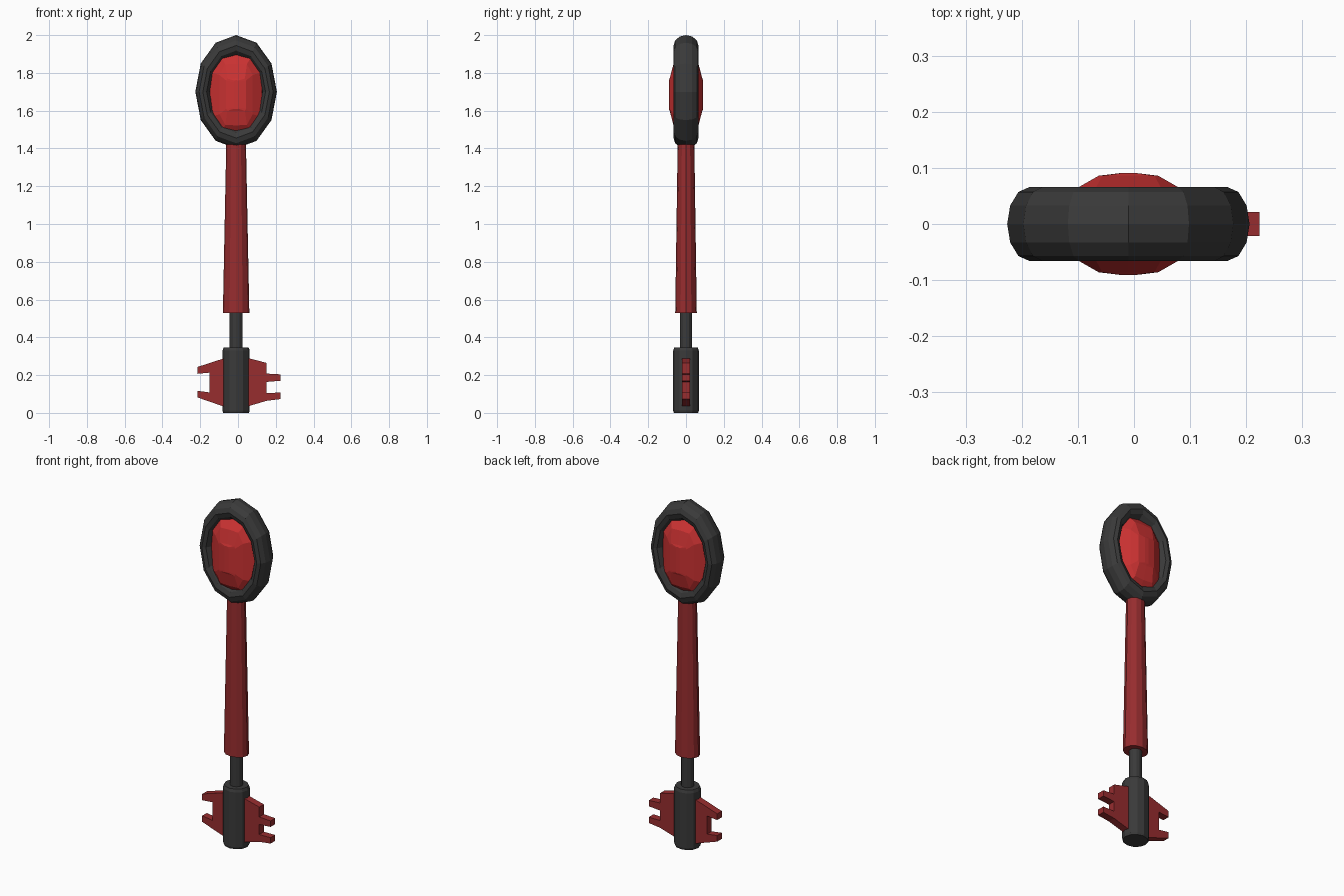
import bpy, bmesh, math

if "Cube" in bpy.data.objects:
    bpy.data.objects.remove(bpy.data.objects["Cube"])

CX = -0.01  # axis of the key


def material(name, rgb):
    m = bpy.data.materials.new(name)
    m.diffuse_color = (*rgb, 1)
    m.use_nodes = True
    m.node_tree.nodes["Principled BSDF"].inputs["Base Color"].default_value = m.diffuse_color
    return m


DARK = material("dark grey", (0.042, 0.042, 0.042))
RED = material("deep red", (0.31, 0.026, 0.028))
GEM = material("bright red", (0.60, 0.032, 0.032))


def finish(name, bm, mat):
    bmesh.ops.recalc_face_normals(bm, faces=bm.faces)
    me = bpy.data.meshes.new(name)
    bm.to_mesh(me)
    bm.free()
    me.materials.append(mat)
    ob = bpy.data.objects.new(name, me)
    bpy.context.collection.objects.link(ob)
    return ob


def loft(name, loops, mat):
    """Skin a stack of equal-length point loops and cap the ends."""
    bm = bmesh.new()
    rows = [[bm.verts.new(p) for p in loop] for loop in loops]
    n = len(rows[0])
    for a, b in zip(rows, rows[1:]):
        for i in range(n):
            j = (i + 1) % n
            bm.faces.new((a[i], a[j], b[j], b[i]))
    bm.faces.new(rows[0])
    bm.faces.new(rows[-1])
    return finish(name, bm, mat)


def post(name, sections, mat, n=12):
    """Upright faceted post from (z, x radius, y radius) sections."""
    turn = [2 * math.pi * i / n for i in range(n)]
    return loft(name, [[(CX + rx * math.cos(t), ry * math.sin(t), z) for t in turn]
                       for z, rx, ry in sections], mat)


# Stem parts
post("barrel", [(0, 0.068, 0.064), (0.012, 0.072, 0.068),
                (0.33, 0.072, 0.068), (0.347, 0.066, 0.062)], DARK)
post("neck_rod", [(0.3, 0.035, 0.033), (0.56, 0.035, 0.033)], DARK)
post("shaft", [(0.53, 0.07, 0.057), (1.43, 0.052, 0.044)], RED)

# Oval ring: a 12 x 12 torus stretched upright
bm = bmesh.new()
N = 12
grid = []
for i in range(N):
    a = 2 * math.pi * i / N
    row = []
    for j in range(N):
        b = 2 * math.pi * j / N
        k = math.cos(b)
        row.append(bm.verts.new((CX + (0.176 + 0.04 * k) * math.sin(a),
                                 0.066 * math.sin(b),
                                 1.70 + (0.245 + 0.055 * k) * math.cos(a))))
    grid.append(row)
for i in range(N):
    for j in range(N):
        p, q = grid[i], grid[(i + 1) % N]
        k = (j + 1) % N
        bm.faces.new((p[j], q[j], q[k], p[k]))
finish("oval_ring", bm, DARK)


# Faceted gem filling the ring, bulging out of both sides
def gem_loop(y, w, h, c):
    """Oblong with corners cut by fraction c."""
    s, t = w * (1 - c), h * (1 - c)
    pts = [(w, -t), (w, t), (s, h), (0, h * 1.02), (-s, h),
           (-w, t), (-w, -t), (-s, -h), (0, -h * 1.02), (s, -h)]
    return [(CX + x, y, 1.685 + z) for x, z in pts]


half = [(0.03, 0.138, 0.205, 0.42), (0.066, 0.088, 0.16, 0.35),
        (0.086, 0.053, 0.085, 0.12), (0.091, 0.012, 0.075, 0.1)]
loft("gem", [gem_loop(-y, w, h, c) for y, w, h, c in reversed(half)]
     + [gem_loop(y, w, h, c) for y, w, h, c in half], GEM)


# Toothed bits on both sides of the barrel
def blade(name, outline, t=0.021):
    loft(name, [[(x, y, z) for x, z in outline] for y in (-t, t)], RED)


blade("left_bit", [(-0.03, 0.305), (-0.085, 0.285), (-0.215, 0.243), (-0.215, 0.207),
                   (-0.15, 0.213), (-0.15, 0.108), (-0.215, 0.117), (-0.215, 0.082),
                   (-0.085, 0.037), (-0.03, 0.02)])
blade("right_bit", [(0.01, 0.30), (0.06, 0.288), (0.151, 0.265), (0.151, 0.208),
                    (0.224, 0.204), (0.224, 0.17), (0.151, 0.164), (0.151, 0.106),
                    (0.224, 0.107), (0.224, 0.073), (0.151, 0.064), (0.06, 0.037),
                    (0.01, 0.02)])
